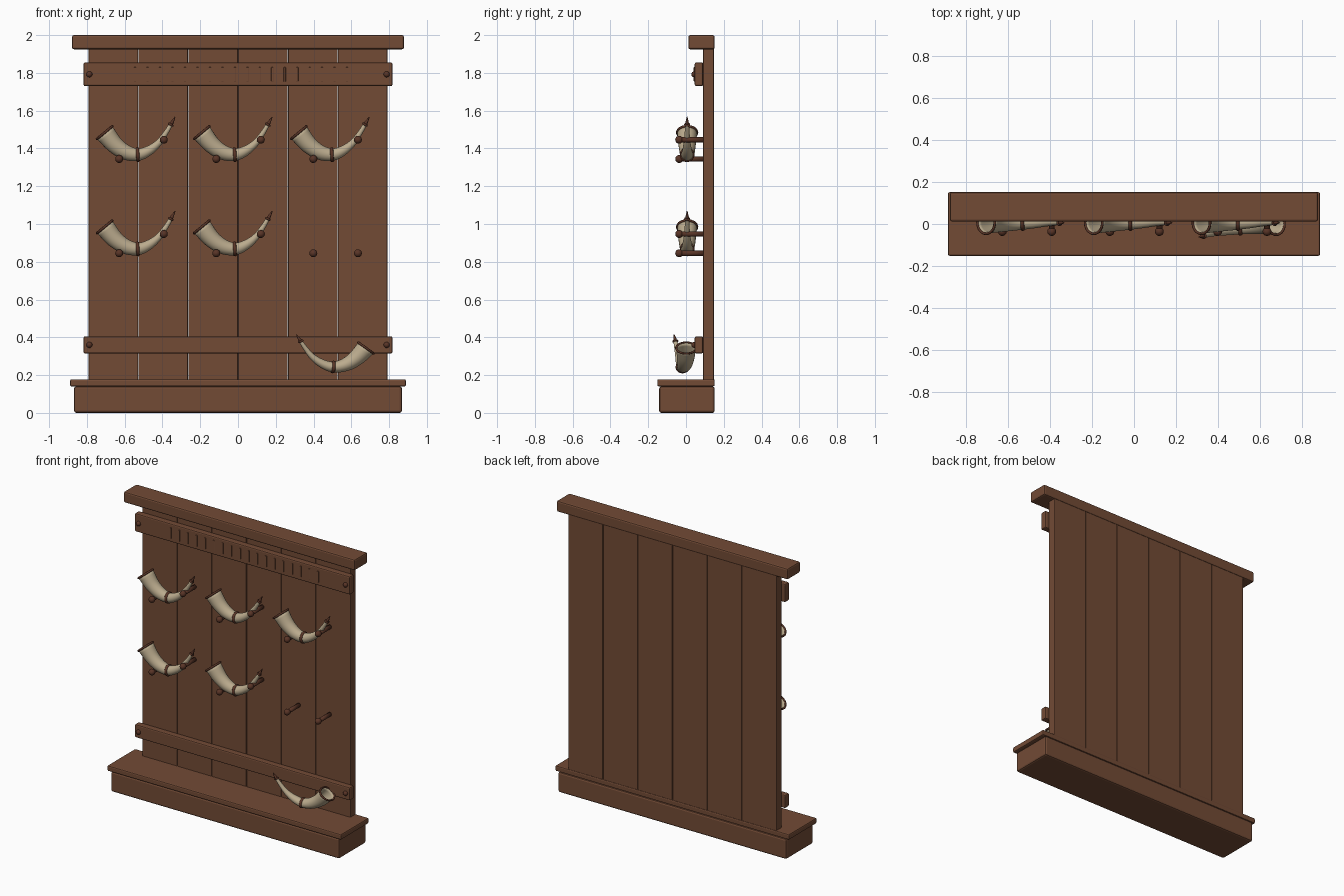
import bpy, bmesh, math
from mathutils import Vector

cube = bpy.data.objects.get("Cube")
if cube:
    bpy.data.objects.remove(cube)


def material(name, rgb):
    m = bpy.data.materials.new(name)
    m.use_nodes = True
    color = (*rgb, 1)
    m.diffuse_color = color
    bsdf = next(n for n in m.node_tree.nodes if n.type == "BSDF_PRINCIPLED")
    bsdf.inputs["Base Color"].default_value = color
    bsdf.inputs["Roughness"].default_value = 0.8
    return m


wood = material("warm brown wood", (0.17, 0.07, 0.036))
dark = material("dark brown trim", (0.10, 0.035, 0.02))
ivory = material("pale horn", (0.50, 0.41, 0.27))


def finish(name, bm, mat, smooth=False):
    bmesh.ops.recalc_face_normals(bm, faces=bm.faces)
    for f in bm.faces:
        f.smooth = smooth
    mesh = bpy.data.meshes.new(name)
    bm.to_mesh(mesh)
    bm.free()
    mesh.materials.append(mat)
    return mesh


def place(name, mesh, loc=(0, 0, 0), rot=(0, 0, 0), scale=(1, 1, 1)):
    ob = bpy.data.objects.new(name, mesh)
    ob.location, ob.rotation_euler, ob.scale = loc, rot, scale
    bpy.context.scene.collection.objects.link(ob)
    return ob


def board(name, x, y, z, bevel=0.006):
    """Box given by its (min, max) ranges, with softened edges."""
    bm = bmesh.new()
    bmesh.ops.create_cube(bm, size=1)
    for v in bm.verts:
        v.co = [r[0] if c < 0 else r[1] for c, r in zip(v.co, (x, y, z))]
    ob = place(name, finish(name, bm, wood))
    mod = ob.modifiers.new("soft edges", "BEVEL")
    mod.width, mod.segments = bevel, 2
    return ob


def sweep(name, stations, mat, sides=24):
    """Tube through (point, tangent, radius) stations in the XZ plane, closed at its ends."""
    bm = bmesh.new()
    rings = []
    for p, t, r in stations:
        n = Vector((-t.z, 0, t.x))
        angles = [2 * math.pi * i / sides for i in range(sides)]
        rings.append([bm.verts.new(p + r * (math.cos(a) * n + math.sin(a) * Vector((0, 1, 0))))
                      for a in angles])
    for a, b in zip(rings, rings[1:]):
        for i in range(sides):
            j = (i + 1) % sides
            bm.faces.new((a[i], a[j], b[j], b[i]))
    for ring in (rings[0], rings[-1]):
        bm.faces.new(ring)
    return finish(name, bm, mat, True)


# Base, shelf, back planks and cap
board("base", (-0.868, 0.868), (-0.142, 0.152), (0, 0.14), 0.012)
board("shelf", (-0.889, 0.889), (-0.152, 0.152), (0.14, 0.178), 0.008)
board("top_cap", (-0.879, 0.879), (0.012, 0.152), (1.925, 2.0), 0.01)
pitch = 0.264
for i in range(6):
    x = (i - 3) * pitch
    board(f"plank_{i + 1}", (x + 0.001, x + pitch - 0.001), (0.091, 0.148), (0.17, 1.93), 0.004)

# Battens with a domed bolt at each end
bolt = bmesh.new()
bmesh.ops.create_uvsphere(bolt, u_segments=16, v_segments=10, radius=0.016)
bolt = finish("bolt", bolt, dark, True)
for name, z0, z1 in (("upper_batten", 1.73, 1.855), ("lower_batten", 0.315, 0.405)):
    board(name, (-0.818, 0.818), (0.046, 0.091), (z0, z1), 0.008)
    for side in (-1, 1):
        place(name + "_bolt", bolt, (side * 0.787, 0.044, (z0 + z1) / 2))

# Row of plain upright bars decorating the upper batten
for i in range(18):
    x = -0.55 + i * 0.066
    board(f"ornament_bar_{i + 1}", (x, x + 0.011), (0.041, 0.047), (1.755, 1.83), 0.001)

# Peg with a ball end, running into the planks
peg = bmesh.new()
bmesh.ops.create_cone(peg, cap_ends=True, segments=16, radius1=0.014, radius2=0.014, depth=0.14)
bmesh.ops.translate(peg, verts=peg.verts, vec=(0, 0, -0.07))
bmesh.ops.create_uvsphere(peg, u_segments=16, v_segments=10, radius=0.021)
for v in peg.verts:
    v.co = (v.co.x, -v.co.z, v.co.y)
peg = finish("peg", peg, dark, True)

# Horn centre line: x, z, radius from mouth to tip
path = [Vector(p) for p in (
    (-0.175, 0.117, 0.053), (-0.122, 0.053, 0.046), (-0.064, 0.013, 0.040),
    (0, 0, 0.033), (0.058, 0.021, 0.026), (0.111, 0.063, 0.018),
    (0.150, 0.117, 0.013), (0.175, 0.159, 0.010), (0.198, 0.200, 0.002))]


def spline(t):
    i = min(int(t), len(path) - 2)
    u = t - i
    b, c = path[i], path[i + 1]
    a = path[i - 1] if i else 2 * b - c
    d = path[i + 2] if i + 2 < len(path) else 2 * c - b
    return 0.5 * (2 * b + (c - a) * u + (2 * a - 5 * b + 4 * c - d) * u * u
                  + (3 * b - a - 3 * c + d) * u ** 3)


def station(t, scale=1.0, along=0.0, extra=0.0):
    p = spline(t)
    q = spline(min(t + 0.01, 8)) - spline(max(t - 0.01, 0))
    tangent = Vector((q.x, 0, q.y)).normalized()
    return Vector((p.x, 0, p.y)) + tangent * along, tangent, p.z * scale + extra


def band(t, width):
    """Rounded collar around the horn."""
    return sweep("horn_band", [station(t, 1, width * math.cos(a), 0.006 * math.sin(a))
                               for a in (math.pi * k / 6 for k in range(7))], dark)


def rim():
    """Ring around the open mouth."""
    bm = bmesh.new()
    p, t, r = station(0)
    n = Vector((-t.z, 0, t.x))
    rings = []
    for i in range(32):
        a = math.tau * i / 32
        out = n * math.cos(a) + Vector((0, math.sin(a), 0))
        rings.append([bm.verts.new(p + out * (r + 0.006 * math.cos(b)) + t * 0.007 * math.sin(b))
                      for b in (math.tau * k / 8 for k in range(8))])
    for i in range(32):
        a, b = rings[i], rings[(i + 1) % 32]
        for k in range(8):
            bm.faces.new((a[k], a[k - 1], b[k - 1], b[k]))
    return finish("horn_rim", bm, dark, True)


# Hollow body: up the inside of the mouth, then along the outside to the tip
inner = [station(k / 4, 0.86) for k in range(14, -1, -1)]
outer = [station(k / 4) for k in range(29)]
horn_parts = {
    "horn_body": sweep("horn_body", inner + outer, ivory),
    "horn_tip": sweep("horn_tip", [station(k / 4, 1.08) for k in range(28, 33)], dark),
    "horn_rim": rim(),
    "horn_middle_band": band(3, 0.009),
    "horn_tip_band": band(7, 0.006),
}


def horn(loc, rot=(0, 0, 0), scale=(1, 1, 1)):
    for name, mesh in horn_parts.items():
        place(name, mesh, loc, rot, scale)


# Two rows of three peg pairs; the last pair is empty and level
for row, z in enumerate((1.367, 0.868)):
    for col in range(3):
        x = -0.531 + col * 0.514
        empty = row == 1 and col == 2
        place("lower_peg", peg, (x - 0.098, -0.036, z - 0.023))
        place("upper_peg", peg, (x + 0.138, -0.036, z - 0.023 if empty else z + 0.079))
        if not empty:
            horn((x, 0.006, z))

# Loose horn above the shelf, turned the other way
horn((0.503, -0.017, 0.243), (-0.09, 0, math.pi + 0.155), (1, 1, 0.86))
